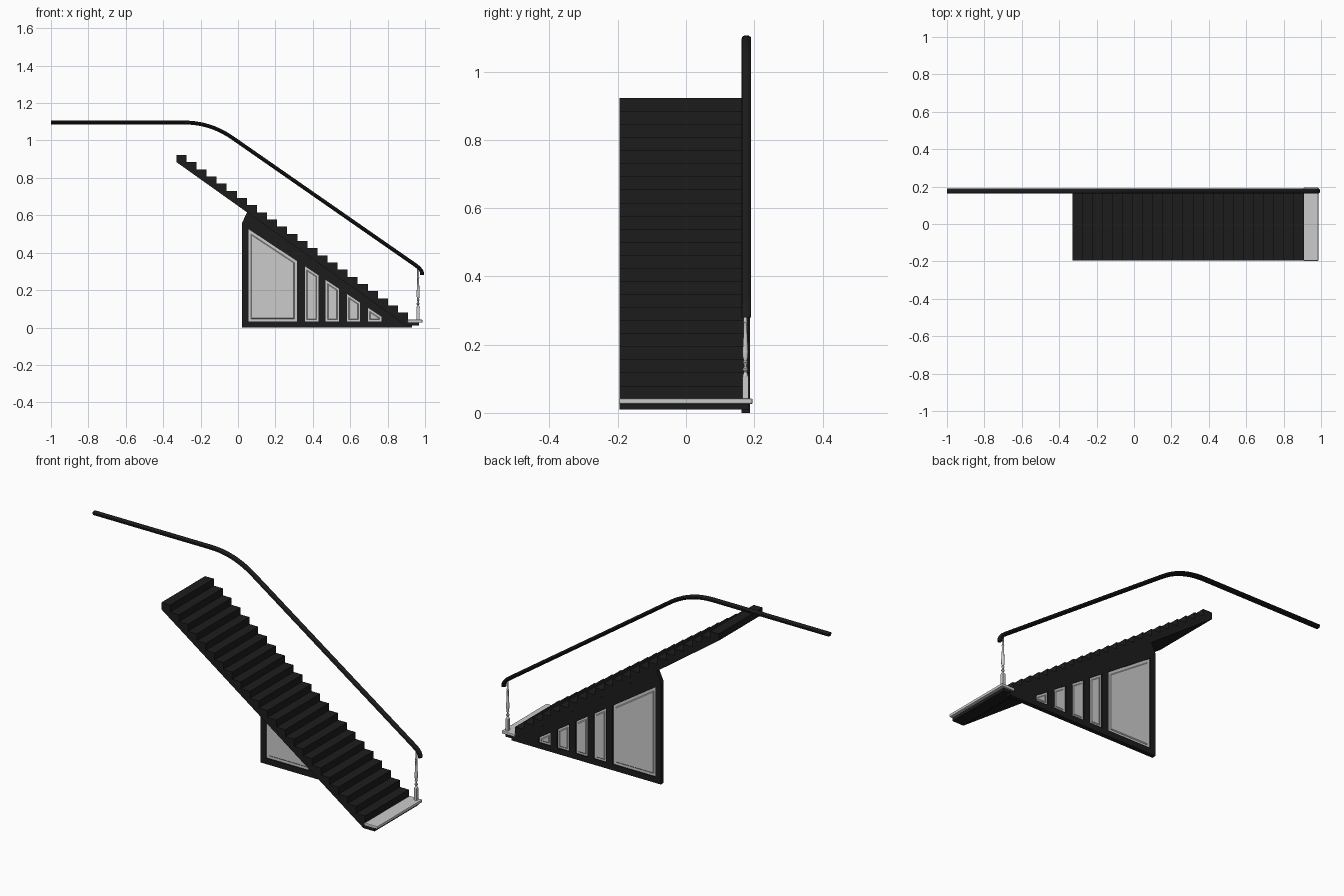
import bpy, bmesh
from math import cos, sin, tau
from mathutils import Vector

if "Cube" in bpy.data.objects:
    bpy.data.objects.remove(bpy.data.objects["Cube"])

black = bpy.data.materials.new("black_paint")
black.diffuse_color = (0.012, 0.012, 0.012, 1)
black.use_nodes = True
black.node_tree.nodes["Principled BSDF"].inputs["Base Color"].default_value = black.diffuse_color


def finish(name, bm, mat=None, smooth=False):
    bmesh.ops.recalc_face_normals(bm, faces=bm.faces)
    me = bpy.data.meshes.new(name)
    bm.to_mesh(me)
    bm.free()
    ob = bpy.data.objects.new(name, me)
    bpy.context.collection.objects.link(ob)
    if mat:
        me.materials.append(mat)
    if smooth:
        bpy.ops.object.select_all(action='DESELECT')
        ob.select_set(True)
        bpy.context.view_layer.objects.active = ob
        bpy.ops.object.shade_smooth_by_angle(angle=0.6)
    return ob


def loft(bm, rings):
    """Skin a list of equal-sized closed rings and cap both ends."""
    rows = [[bm.verts.new(p) for p in r] for r in rings]
    for a, b in zip(rows, rows[1:]):
        for i in range(len(a)):
            j = (i + 1) % len(a)
            bm.faces.new((a[i], a[j], b[j], b[i]))
    bm.faces.new(rows[0])
    bm.faces.new(rows[-1])


def prism(name, xz, y0, y1, mat=None):
    bm = bmesh.new()
    loft(bm, [[(x, y, z) for x, z in xz] for y in (y0, y1)])
    return finish(name, bm, mat)


def rect(x0, x1, z0, z1):
    return [(x0, z0), (x1, z0), (x1, z1), (x0, z1)]


# Flight: saw-tooth profile with a sloping soffit
N, X0, Z0, RUN, RISE = 23, -0.33, 0.922, 0.0539, 0.0383
profile = []
for k in range(N):
    z = Z0 - k * RISE
    profile += [(X0 + k * RUN, z), (X0 + (k + 1) * RUN, z)]
xe = X0 + N * RUN
profile += [(xe, 0.028), (0.968, 0.028), (0.968, 0.01), (0.9, 0.01), (X0, 0.885)]
prism("stair_flight", profile, -0.195, 0.185, black)

# Bottom tread board with rounded nosing
tread = prism("bottom_tread", rect(xe - 0.003, 0.986, 0.026, 0.042), -0.197, 0.195)
bev = tread.modifiers.new("nosing", 'BEVEL')
bev.width, bev.segments = 0.004, 2

# Under-stair panelled wall: frame members
YA, YB = 0.163, 0.187
BASE = 0.032


def slope(x):
    return 0.524 - 0.659 * (x - 0.059)


tip = 0.059 + (0.524 - BASE) / 0.659
prism("wall_bottom_rail", rect(0.022, 0.93, 0.0, BASE), YA, YB, black)
prism("wall_top_rail", [(0.022, slope(0.022)), (0.022, 0.56), (0.05, 0.62),
                        (0.893, 0.02), (0.893, 0.012), (tip, BASE)], YA, YB, black)
panes = [(0.055, 0.315), (0.357, 0.43), (0.469, 0.541), (0.582, 0.653), (0.694, 0.766)]
edges = [0.022] + [x for p in panes for x in p] + [tip]
for i in range(0, len(edges), 2):
    a, b = edges[i], edges[i + 1]
    prism(f"wall_stile_{i // 2 + 1}",
          [(a, BASE), (b, BASE), (b, slope(b)), (a, slope(a))], YA, YB, black)

# Raised-and-fielded panels, built the same on both faces
for n, (a, b) in enumerate(panes):
    def outline(y, d):
        return [(a + d, y, BASE + d), (b - d, y, BASE + d),
                (b - d, y, slope(b - d) - d * 1.2), (a + d, y, slope(a + d) - d * 1.2)]
    ym = (YA + YB) / 2
    d = 0.014 if n == 0 else 0.010
    half = [(0.009, 0.006), (0.005, 0.006), (0.005, 0.0)]
    half = [(0.009, d + 0.004), (0.005, d)] + half[2:]
    bm = bmesh.new()
    loft(bm, [outline(ym - h, i) for h, i in half] +
         [outline(ym + h, i) for h, i in reversed(half)])
    finish(f"wall_panel_{n + 1}", bm)

# Handrail: moulded section swept along level run, bend, slope and turned-down end
path = [Vector((-1.0, 1.096))]
p0, p1, p2 = Vector((-0.29, 1.096)), Vector((-0.147, 1.096)), Vector((-0.03, 1.014))
for i in range(11):
    t = i / 10
    path.append(p0 * (1 - t) ** 2 + p1 * 2 * t * (1 - t) + p2 * t * t)
path += [Vector(p) for p in ((0.945, 0.336), (0.966, 0.320), (0.978, 0.306),
                             (0.984, 0.293), (0.984, 0.280))]
section = [(-0.009, -0.010), (0.009, -0.010), (0.009, -0.005), (0.014, -0.001),
           (0.013, 0.005), (0.008, 0.009), (0, 0.0105), (-0.008, 0.009),
           (-0.013, 0.005), (-0.014, -0.001), (-0.009, -0.005)]
RAIL_Y = 0.177
rings = []
for i, p in enumerate(path):
    t = (path[min(i + 1, len(path) - 1)] - path[max(i - 1, 0)]).normalized()
    if i == 1:
        t = Vector((1, 0))
    nrm = Vector((-t.y, t.x))
    rings.append([(p.x + nrm.x * v, RAIL_Y + u, p.y + nrm.y * v) for u, v in section])
bm = bmesh.new()
loft(bm, rings)
finish("handrail", bm, black, smooth=True)

# Baluster: square foot block and turned shaft
BX, BY = 0.963, 0.174
prism("baluster_foot", rect(BX - 0.008, BX + 0.008, 0.04, 0.108), BY - 0.009, BY + 0.009)
turning = [(0.108, 0.009), (0.115, 0.006), (0.120, 0.0045), (0.125, 0.008), (0.130, 0.008),
           (0.134, 0.004), (0.142, 0.0045), (0.147, 0.008), (0.152, 0.005), (0.165, 0.008),
           (0.180, 0.0085), (0.205, 0.007), (0.235, 0.0055), (0.262, 0.005), (0.266, 0.007),
           (0.270, 0.005), (0.318, 0.005)]
bm = bmesh.new()
loft(bm, [[(BX + r * cos(tau * k / 16), BY + r * sin(tau * k / 16), z) for k in range(16)]
          for z, r in turning])
finish("baluster_shaft", bm, smooth=True)
